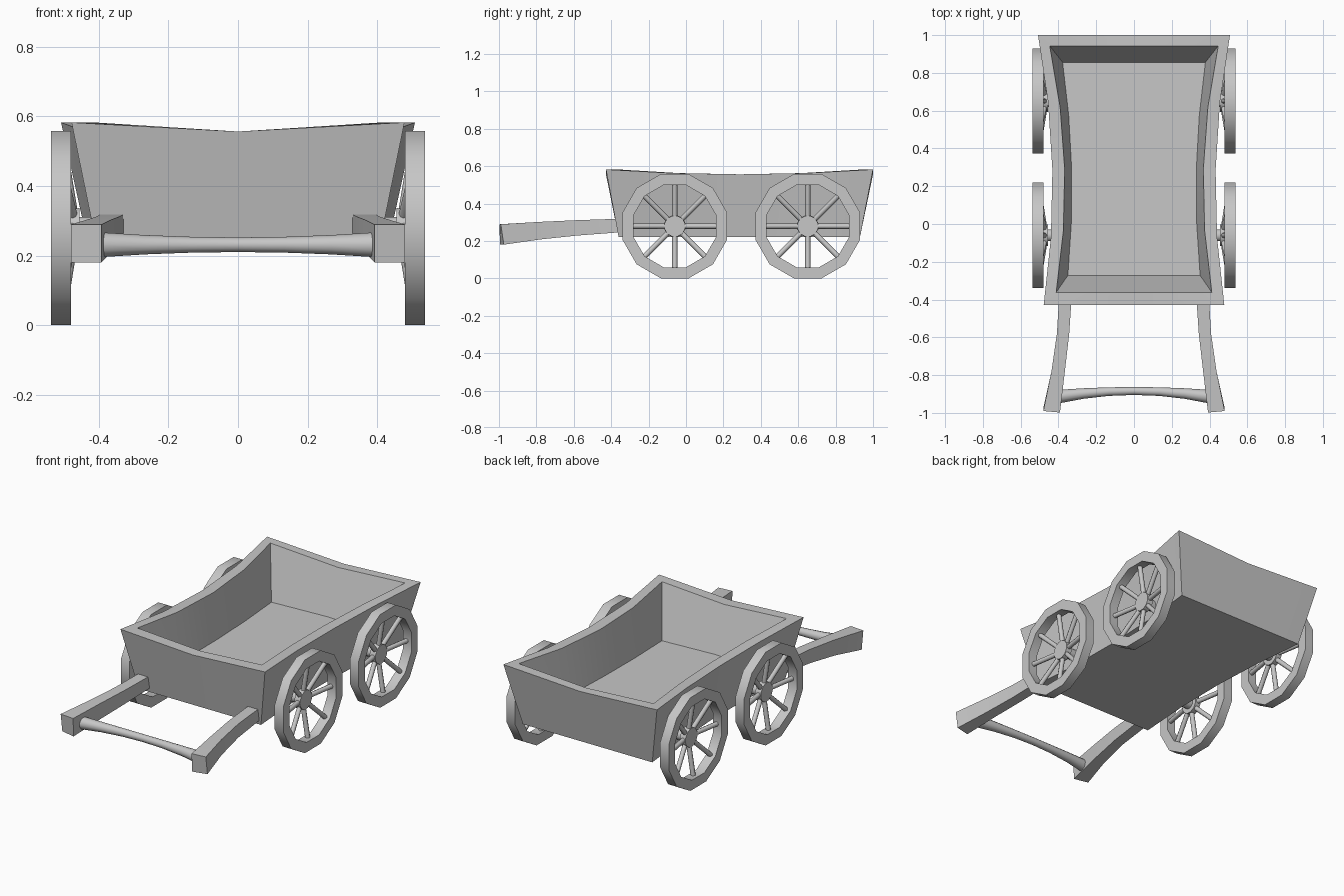
import bpy, bmesh, math
from mathutils import Vector

cube = bpy.data.objects.get("Cube")
if cube:
    bpy.data.objects.remove(cube, do_unlink=True)

grey = bpy.data.materials.new("plain_grey")
grey.use_nodes = True
COLOUR = (0.57, 0.57, 0.57, 1)
grey.diffuse_color = COLOUR
grey.node_tree.nodes["Principled BSDF"].inputs["Base Color"].default_value = COLOUR


def finish(bm, name, angle):
    """Turn a bmesh into a named grey object, smooth below the given angle."""
    bmesh.ops.recalc_face_normals(bm, faces=bm.faces)
    mesh = bpy.data.meshes.new(name)
    bm.to_mesh(mesh)
    bm.free()
    mesh.materials.append(grey)
    ob = bpy.data.objects.new(name, mesh)
    bpy.context.collection.objects.link(ob)
    bpy.ops.object.select_all(action='DESELECT')
    ob.select_set(True)
    bpy.context.view_layer.objects.active = ob
    bpy.ops.object.shade_smooth_by_angle(angle=math.radians(angle))


def loft(bm, rings, closed=False):
    """Skin a row of point rings with quads, capped unless closed."""
    vs = [[bm.verts.new(p) for p in ring] for ring in rings]
    n = len(vs[0])
    pairs = list(zip(vs, vs[1:])) + ([(vs[-1], vs[0])] if closed else [])
    for a, b in pairs:
        for i in range(n):
            j = (i + 1) % n
            bm.faces.new((a[i], a[j], b[j], b[i]))
    if not closed:
        bm.faces.new(vs[0])
        bm.faces.new(vs[-1])


def circle(centre, u, v, r, n, phase=0.0):
    return [Vector(centre) + r * (u * math.cos(t) + v * math.sin(t))
            for t in (2 * math.pi * (i + phase) / n for i in range(n))]


X, Y, Z = Vector((1, 0, 0)), Vector((0, 1, 0)), Vector((0, 0, 1))


# Cart body: an open tray lofted from bottom, over the rim, to the floor
def outline(front, back, w_front, w_mid, w_back, z, sag=0.0, steps=4):
    """Rectangle whose long sides pinch in and whose edges sag midway."""
    side = []
    for i in range(steps + 1):
        t = i / steps
        bow = 4 * t * (1 - t)
        straight = w_front + (w_back - w_front) * t
        pinch = (w_front + w_back) / 2 - w_mid
        side.append(Vector((straight - pinch * bow,
                            front + (back - front) * t, z - sag * bow)))
    ends = [Vector((0, back, z - sag)), Vector((0, front, z - sag))]
    left = [Vector((-p.x, p.y, p.z)) for p in reversed(side)]
    return side + ends[:1] + left + ends[1:]


bm = bmesh.new()
loft(bm, [
    outline(-0.36, 0.93, 0.404, 0.378, 0.428, 0.22),
    outline(-0.428, 1.0, 0.478, 0.432, 0.508, 0.582, 0.026),
    outline(-0.362, 0.943, 0.412, 0.367, 0.446, 0.582, 0.026),
    outline(-0.272, 0.856, 0.35, 0.33, 0.378, 0.28, -0.012),
])
finish(bm, "cart_body", 30)


# Wheels: twelve-sided rim, hub, axle stub and slightly dished spokes
def wheel(name, side, y):
    c = Vector((0, y, 0.279))
    inner, outer = 0.48 * side, 0.537 * side
    r_out, r_in = 0.2885, 0.228
    bm = bmesh.new()
    loft(bm, [circle(c + X * x, Y, Z, r, 12, 0.5) for x, r in
              ((inner, r_out), (outer, r_out), (outer, r_in), (inner, r_in))],
         closed=True)
    finish(bm, name + "_rim", 35)

    bm = bmesh.new()
    loft(bm, [circle(c + X * x * side, Y, Z, r, 12, 0.5) for x, r in
              ((0.37, 0.032), (0.455, 0.032), (0.455, 0.059), (0.492, 0.057))])
    finish(bm, name + "_hub", 35)

    bm = bmesh.new()
    for k in range(8):
        a = k * math.pi / 4
        out = Y * math.cos(a) + Z * math.sin(a)
        across = X.cross(out)
        rings = [circle(c + out * r + X * x * side, X, across, 0.014, 8)
                 for r, x in ((0.04, 0.473), (0.235, 0.505))]
        loft(bm, rings)
    finish(bm, name + "_spokes", 50)


for label, side in (("left", 1), ("right", -1)):
    wheel("front_" + label + "_wheel", side, -0.06)
    wheel("rear_" + label + "_wheel", side, 0.651)

# Pull handles: square beams flaring outward to the tip
# each station: y, inner x, outer x, bottom z, top z
STATIONS = ((-0.34, 0.327, 0.394, 0.247, 0.319),
            (-0.58, 0.343, 0.408, 0.229, 0.311),
            (-0.78, 0.366, 0.437, 0.208, 0.302),
            (-0.99, 0.392, 0.480, 0.180, 0.289))
for label, side in (("left", 1), ("right", -1)):
    bm = bmesh.new()
    rings = []
    for y, xi, xo, lo, hi in STATIONS:
        lean = 0.008 if y < -0.9 else 0
        rings.append([Vector((side * x, y + dy, z)) for x, z, dy in
                      ((xi, lo, -lean / 2), (xo, lo, lean * 2),
                       (xo, hi, 0), (xi, hi, -lean))])
    loft(bm, rings)
    finish(bm, label + "_handle", 30)

# Crossbar: round bar, thin in the middle and bowed toward the body
bm = bmesh.new()
rings = []
for i in range(-3, 4):
    t = i / 3
    rings.append(circle((0.4 * t, -0.884 - 0.03 * t * t, 0.231),
                        Y, Z, 0.021 + 0.015 * t * t, 12))
loft(bm, rings)
finish(bm, "crossbar", 40)
